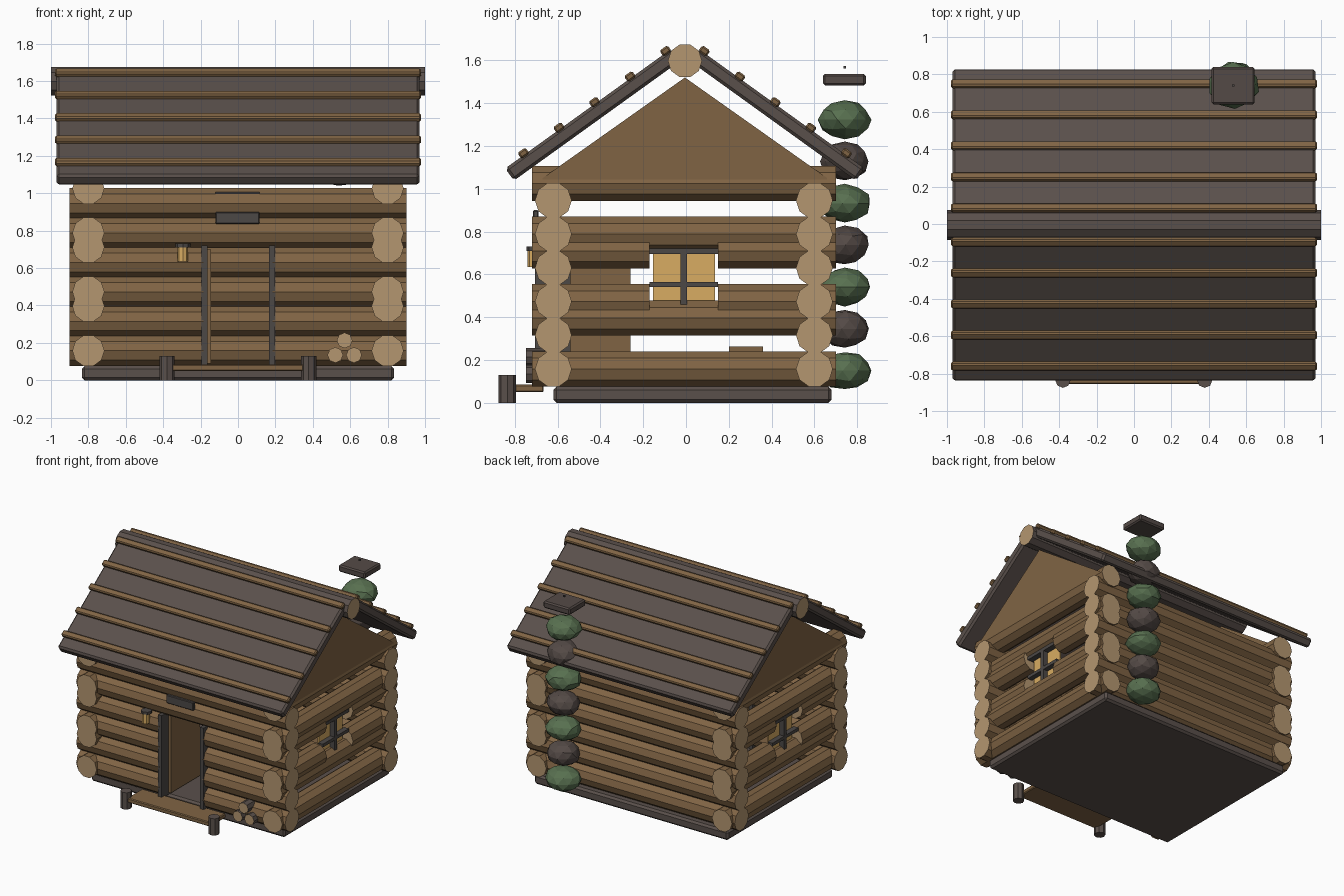
import bpy, bmesh, math, random
from mathutils import Matrix, Vector

if "Cube" in bpy.data.objects:
    bpy.data.objects.remove(bpy.data.objects["Cube"])

random.seed(4)


def material(name, r, g, b):
    m = bpy.data.materials.new(name)
    lin = [(c / 255 / 12.92) if c < 10 else ((c / 255 + 0.055) / 1.055) ** 2.4 for c in (r, g, b)]
    m.diffuse_color = (*lin, 1)
    m.use_nodes = True
    m.node_tree.nodes["Principled BSDF"].inputs["Base Color"].default_value = m.diffuse_color
    return m


WOOD = material("log brown", 128, 100, 68)
CUT = material("cut wood", 180, 150, 112)
DARK = material("dark timber", 90, 80, 75)
IRON = material("dark iron", 76, 72, 70)
STONE = material("grey stone", 84, 74, 70)
MOSS = material("moss green", 88, 112, 80)
GLOW = material("lamp yellow", 216, 172, 98)


def finish(name, bm, mats):
    bmesh.ops.recalc_face_normals(bm, faces=bm.faces)
    me = bpy.data.meshes.new(name)
    bm.to_mesh(me)
    bm.free()
    for m in mats:
        me.materials.append(m)
    ob = bpy.data.objects.new(name, me)
    bpy.context.collection.objects.link(ob)
    return ob


def box(name, x, y, z, mat, bevel=0.0):
    """Box from (min, max) ranges."""
    bm = bmesh.new()
    bmesh.ops.create_cube(bm, size=1)
    for v in bm.verts:
        v.co = [(r[0] + r[1]) / 2 + c * (r[1] - r[0]) for c, r in zip(v.co, (x, y, z))]
    if bevel:
        bmesh.ops.bevel(bm, geom=bm.edges[:], offset=bevel, segments=1, affect='EDGES')
    return finish(name, bm, [mat])


def log(name, a, b, r, bark=WOOD, ends=CUT, sides=10):
    """Faceted log from a to b with pale sawn ends."""
    a, b = Vector(a), Vector(b)
    d = (b - a).normalized()
    side = Vector((0, 1, 0)) if abs(d.x) > 0.5 else Vector((1, 0, 0))
    up = d.cross(side)
    bm = bmesh.new()
    rings = []
    for p in (a, b):
        rings.append([bm.verts.new(p + r * (side * math.cos(t) + up * math.sin(t)))
                      for t in (2 * math.pi * i / sides for i in range(sides))])
    for i in range(sides):
        j = (i + 1) % sides
        bm.faces.new((rings[0][i], rings[0][j], rings[1][j], rings[1][i]))
    for ring in rings:
        bm.faces.new(ring).material_index = 1
    return finish(name, bm, [bark, ends])


# Foundation
box("foundation", (-0.835, 0.835), (-0.62, 0.68), (0, 0.075), DARK, 0.015)

# Log walls: side courses are staggered on every second row
R, Y0, Y1 = 0.086, -0.72, 0.70
for i in range(6):
    z = 0.158 + 0.1575 * i
    if i < 4:
        log("front_log_left", (-0.9, -0.62, z), (-0.185, -0.62, z), R)
        log("front_log_right", (0.185, -0.62, z), (0.9, -0.62, z), R)
    else:
        log("front_log", (-0.9, -0.62, z), (0.9, -0.62, z), R)
    log("back_log", (-0.9, 0.60, z), (0.9, 0.60, z), R)
    zs = z + (0.08 if i % 2 else 0)
    for x in (-0.8, 0.8):
        if i in (2, 3):
            log("side_log_front", (x, Y0, zs), (x, -0.17, zs), R)
            log("side_log_back", (x, 0.15, zs), (x, Y1, zs), R)
        else:
            log("side_log", (x, Y0, zs), (x, Y1, zs), R)

# Windows and gables on both ends
for s in (-1, 1):
    def span(p, q):
        return tuple(sorted((s * p, s * q)))
    box("window_pane", span(0.795, 0.805), (-0.155, 0.135), (0.46, 0.695), GLOW)
    box("window_upright", span(0.81, 0.85), (-0.025, 0.005), (0.46, 0.71), IRON)
    box("window_crossbar", span(0.81, 0.85), (-0.17, 0.15), (0.54, 0.565), IRON)
    box("window_lintel", span(0.77, 0.85), (-0.17, 0.15), (0.695, 0.72), IRON)
    bm = bmesh.new()
    tri = [bm.verts.new((s * 0.82, y, z)) for y, z in
           ((-0.67, 1.025), (0.66, 1.025), (0.66, 1.05), (-0.005, 1.52), (-0.67, 1.05))]
    face = bm.faces.new(tri)
    ext = bmesh.ops.extrude_face_region(bm, geom=[face])
    for v in ext["geom"]:
        if isinstance(v, bmesh.types.BMVert):
            v.co.x = s * 0.88
    finish("gable", bm, [WOOD])

# Roof slabs with battens, mirrored about the ridge
MID, ANG = -0.005, math.atan(0.72)
for s in (-1, 1):
    u = Vector((0, -s * math.cos(ANG), math.sin(ANG)))
    n = Vector((0, s * math.sin(ANG), math.cos(ANG)))
    eave = Vector((0, MID + s * 0.84, 1.095))

    def plank(name, centre, length, width, thick, mat, bev):
        bm = bmesh.new()
        bmesh.ops.create_cube(bm, size=1)
        bmesh.ops.scale(bm, vec=(length, width, thick), verts=bm.verts)
        bmesh.ops.bevel(bm, geom=bm.edges[:], offset=bev, segments=1, affect='EDGES')
        rot = Matrix((Vector((1, 0, 0)), u, n)).transposed()
        bmesh.ops.transform(bm, matrix=Matrix.Translation(centre) @ rot.to_4x4(), verts=bm.verts)
        finish(name, bm, [mat])

    plank("roof_slab", eave + u * 0.48 - n * 0.035, 1.94, 0.96, 0.07, DARK, 0.014)
    for k in range(5):
        d = (0.09 + 0.166 * k) / math.cos(ANG)
        plank("roof_batten", eave + u * d + n * 0.008, 1.955, 0.046, 0.034, WOOD, 0.008)
log("ridge_log", (-1, MID, 1.598), (1, MID, 1.598), 0.08, DARK)

# Door frame and open door swung inward
for x in (-0.18, 0.182):
    box("door_post", (x - 0.016, x + 0.016), (-0.705, -0.54), (0.075, 0.72), IRON)
box("open_door", (-0.165, -0.145), (-0.62, -0.26), (0.09, 0.70), WOOD)
box("door_plaque", (-0.12, 0.115), (-0.715, -0.69), (0.835, 0.90), IRON, 0.005)
box("upper_strip", (-0.12, 0.115), (-0.70, -0.66), (0.995, 1.006), IRON)
box("indoor_stool", (0.35, 0.5), (0.2, 0.36), (0.07, 0.262), WOOD)

# Front step on two short posts
box("step_plank", (-0.36, 0.36), (-0.855, -0.665), (0.05, 0.085), WOOD, 0.006)
for x in (-0.38, 0.378):
    log("step_post", (x, -0.835, 0), (x, -0.835, 0.13), 0.041, DARK, DARK, 8)

# Lantern
log("lantern_glass", (-0.295, -0.712, 0.635), (-0.295, -0.712, 0.712), 0.028, GLOW, GLOW, 8)
log("lantern_cap", (-0.295, -0.705, 0.71), (-0.295, -0.705, 0.73), 0.04, IRON, IRON, 8)

# Firewood pile
for x, z in ((0.52, 0.135), (0.62, 0.135), (0.57, 0.213)):
    log("firewood", (x, -0.748, z), (x, -0.60, z), 0.042, DARK, CUT, 8)

# Chimney of alternating mossy and bare stones, with a flat cap
for i in range(7):
    bm = bmesh.new()
    bmesh.ops.create_icosphere(bm, subdivisions=2, radius=1)
    turn = Matrix.Rotation(random.uniform(0, 6.28), 3, 'Z')
    size = (0.135, 0.125, 0.09) if i % 2 == 0 else (0.125, 0.115, 0.092)
    for v in bm.verts:
        p = turn @ v.co * random.uniform(0.94, 1.03)
        v.co = (0.535 + p.x * size[0], 0.742 + p.y * size[1], 0.15 + 0.1955 * i + p.z * size[2])
    finish("chimney_stone", bm, [STONE if i % 2 else MOSS])
box("chimney_cap", (0.415, 0.645), (0.64, 0.84), (1.483, 1.537), STONE, 0.01)
box("chimney_spark", (0.525, 0.537), (0.735, 0.747), (1.562, 1.574), IRON)
